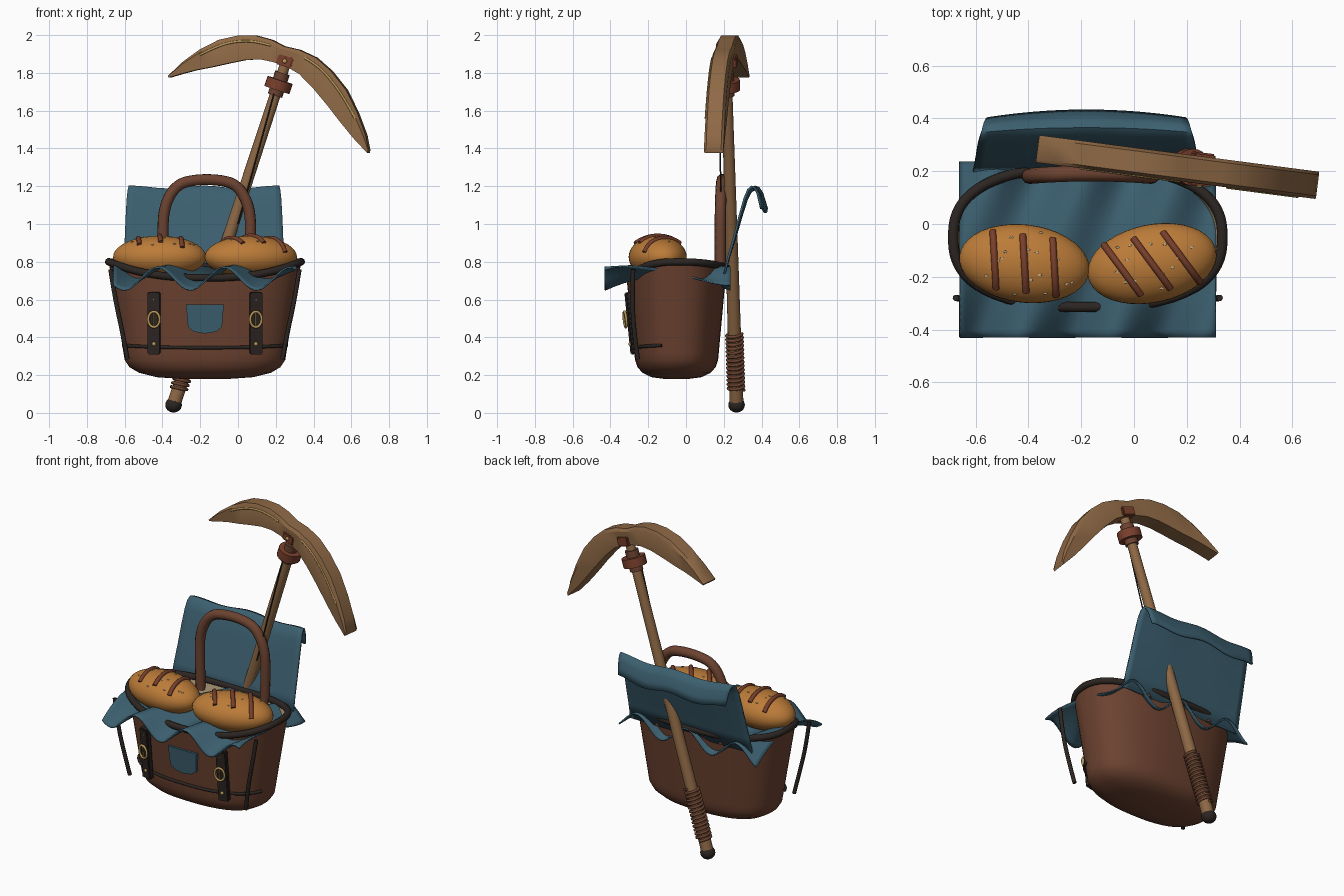
import bpy, bmesh, math, random
from mathutils import Vector, Matrix

if "Cube" in bpy.data.objects:
    bpy.data.objects.remove(bpy.data.objects["Cube"])

random.seed(4)

def mat(name, r, g, b):
    m = bpy.data.materials.new(name)
    m.diffuse_color = (r, g, b, 1)
    m.use_nodes = True
    m.node_tree.nodes["Principled BSDF"].inputs["Base Color"].default_value = m.diffuse_color
    return m

LEATHER = mat("leather", .15, .055, .03)
WOOD = mat("wood", .27, .14, .06)
DARK = mat("dark_trim", .025, .019, .016)
BLUE = mat("blue_cloth", .045, .115, .16)
CREAM = mat("cream_liner", .55, .42, .25)
CRUST = mat("crust", .5, .2, .04)
SCORE = mat("score", .19, .05, .025)
GOLD = mat("brass", .5, .32, .1)

def finish(name, bm, m, angle=40):
    bmesh.ops.recalc_face_normals(bm, faces=bm.faces)
    me = bpy.data.meshes.new(name)
    bm.to_mesh(me)
    bm.free()
    ob = bpy.data.objects.new(name, me)
    bpy.context.collection.objects.link(ob)
    me.materials.append(m)
    bpy.ops.object.select_all(action='DESELECT')
    ob.select_set(True)
    bpy.context.view_layer.objects.active = ob
    bpy.ops.object.shade_smooth_by_angle(angle=math.radians(angle))
    return ob

def grid(name, rows, m, wrap=False, cap=False, solid=0):
    bm = bmesh.new()
    vs = [[bm.verts.new(p) for p in r] for r in rows]
    n = len(rows[0])
    for a, b in zip(vs, vs[1:]):
        for i in range(n if wrap else n - 1):
            j = (i + 1) % n
            bm.faces.new((a[i], a[j], b[j], b[i]))
    if cap:
        bm.faces.new(vs[0])
    ob = finish(name, bm, m, 50)
    if solid:
        s = ob.modifiers.new("thickness", 'SOLIDIFY')
        s.thickness = solid
        s.offset = 0
    return ob

def tube(name, pts, r, m, cyclic=False, smooth=True):
    cu = bpy.data.curves.new(name, 'CURVE')
    cu.dimensions = '3D'
    cu.bevel_depth = r
    cu.bevel_resolution = 3
    cu.use_fill_caps = True
    sp = cu.splines.new('NURBS' if smooth else 'POLY')
    sp.points.add(len(pts) - 1)
    for q, p in zip(sp.points, pts):
        q.co = (*p, 1)
    sp.use_cyclic_u = cyclic
    if smooth:
        sp.order_u = 3
        sp.use_endpoint_u = not cyclic
        sp.resolution_u = 6
    ob = bpy.data.objects.new(name, cu)
    bpy.context.collection.objects.link(ob)
    cu.materials.append(m)
    bpy.ops.object.select_all(action='DESELECT')
    ob.select_set(True)
    bpy.context.view_layer.objects.active = ob
    bpy.ops.object.convert(target='MESH')
    return bpy.context.object

def rod(name, p, q, r1, r2, m, seg=20):
    p, q = Vector(p), Vector(q)
    d = q - p
    M = Matrix.Translation((p + q) / 2) @ d.to_track_quat('Z', 'Y').to_matrix().to_4x4()
    bm = bmesh.new()
    bmesh.ops.create_cone(bm, cap_ends=True, segments=seg, radius1=r1, radius2=r2, depth=d.length, matrix=M)
    return finish(name, bm, m)

def ball(name, M, m, seg=32):
    bm = bmesh.new()
    bmesh.ops.create_uvsphere(bm, u_segments=seg, v_segments=seg // 2, radius=1, matrix=M)
    return finish(name, bm, m)

def box(name, M, m):
    bm = bmesh.new()
    bmesh.ops.create_cube(bm, size=1, matrix=M)
    bmesh.ops.bevel(bm, geom=bm.edges[:], offset=.006, segments=2, affect='EDGES')
    return finish(name, bm, m)

# Basket: rounded-oval plan, flared walls, rim dipping at the front
CX, CY = -.175, -.05
def oval(th, a, b):
    c, s = math.cos(th), math.sin(th)
    f = lambda v: math.copysign(abs(v) ** .8, v)
    return CX + a * f(c), CY + b * f(s)
def wall(th, t, inset=0):
    x, y = oval(th, .425 + .085 * t - inset, .22 + .045 * t - inset)
    s = math.sin(th)
    top = .80 - (.085 if s < 0 else .03) * s * s
    return x, y, .28 + (top - .28) * t
ANG = [2 * math.pi * i / 64 for i in range(64)]
rows = [[(*oval(a, .425 * k, .22 * k), z) for a in ANG]
        for k, z in ((.3, .18), (.6, .189), (.82, .212), (.94, .242))]
rows += [[wall(a, t) for a in ANG] for t in (0, .08, .3, .6, 1)]
grid("basket_body", rows, LEATHER, True, True)
grid("basket_liner", [[wall(a, t, .015) for a in ANG] for t in (.5, .75, 1)], CREAM, True, True)
tube("basket_rim", [wall(a, 1) for a in ANG], .02, DARK, True)

# Lower band, side cords
tube("lower_band", [wall(math.radians(a), .15, -.006) for a in range(195, 346, 6)], .009, DARK)
for s, n in ((-1, "left"), (1, "right")):
    tube(n + "_side_cord", [(CX + s * .50, -.28, .76), (CX + s * .475, -.285, .6),
                            (CX + s * .435, -.275, .42), (CX + s * .41, -.255, .285)], .012, DARK)

# Front straps with buckles and rivets
for s, n in ((-1, "left"), (1, "right")):
    x = CX + s * .27
    tilt = Matrix.Rotation(.1, 4, 'X') @ Matrix.Rotation(s * .2, 4, 'Z')
    at = lambda z, y: Matrix.Translation((x, y, z)) @ tilt
    box(n + "_strap", at(.475, -.288) @ Matrix.Diagonal((.066, .034, .33, 1)), DARK)
    M = at(.495, -.322)
    tube(n + "_buckle", [M @ Vector((.031 * math.cos(a), 0, .042 * math.sin(a))) for a in ANG[::4]], .007, GOLD, True)
    rod(n + "_buckle_pin", M @ Vector((0, 0, -.04)), M @ Vector((0, 0, .04)), .004, .004, GOLD, 8)
    for z in (.365, .6):
        ball(n + "_strap_rivet", at(z, -.296 - (z - .36) * .06) @ Matrix.Diagonal((.011, .008, .011, 1)), GOLD, 12)

# Blue shield patch
bm = bmesh.new()
f = bm.faces.new([bm.verts.new((CX + x, -.3 - (z - .42) * .09, z)) for x, z in
                  ((-.1, .575), (-.09, .455), (-.06, .43), (0, .42), (.06, .43), (.09, .455), (.1, .575))])
g = bmesh.ops.extrude_face_region(bm, geom=[f])
bmesh.ops.translate(bm, verts=[v for v in g['geom'] if isinstance(v, bmesh.types.BMVert)], vec=(0, .05, 0))
finish("front_patch", bm, BLUE)

# Draped cloth with diagonal folds
def cloth(x, y):
    e = min(1, abs(y + .1) / .33) ** 2
    w = math.cos(2 * math.pi * (x - .4 * (y + .3) + .2) / .35)
    return x, y, .755 - .045 * e - (.028 + .032 * e) * w
grid("draped_cloth", [[cloth(-.66 + .97 * i / 48, -.43 + .665 * j / 24) for i in range(49)]
                      for j in range(25)], BLUE, solid=.008)

# Raised back flap curling over at its top
prof = ((.2, .72), (.225, .82), (.255, .92), (.288, 1.04), (.315, 1.13), (.335, 1.175),
        (.355, 1.19), (.372, 1.183), (.388, 1.155), (.4, 1.11), (.41, 1.07))
rows = []
for k, (y, z) in enumerate(prof):
    t = k / (len(prof) - 1)
    hw = .43 - .052 * t
    rows.append([(-.18 + hw * u, y + .03 * t * (1 - u * u) - .012 * t, z + .012 * t * math.cos(u * 6.5))
                 for u in [i / 12 - 1 for i in range(25)]])
grid("back_flap", rows, BLUE, solid=.012)

# Carry handle
tube("carry_handle", [(CX + .01 + x, .18 + .012 * (1 - (x / .25) ** 2), z) for x, z in
     ((-.225, .72), (-.235, .95), (-.225, 1.1), (-.16, 1.21), (-.06, 1.235), (.06, 1.235),
      (.16, 1.21), (.225, 1.1), (.235, .95), (.225, .72))], .03, LEATHER)

# Two loaves with scores and seeds
for n, x, rot, sl in (("left", -.415, -7, -.012), ("right", .068, 12, -.03)):
    M = Matrix.Translation((x, -.15, .825)) @ Matrix.Rotation(math.radians(rot), 4, 'Z')
    R = Vector((.248, .148, .112))
    ball(n + "_loaf", M @ Matrix.Diagonal((*R, 1)), CRUST, 40)
    def on(u, v):
        w = math.sqrt(max(0, 1 - u * u - v * v))
        return M @ Vector((u * R.x, v * R.y, w * R.z))
    for k in (-.46, 0, .46):
        tube(n + "_loaf_score", [on(k + v * sl / .11, v) for v in [i * .12 - .72 for i in range(13)]], .013, SCORE)
    bm = bmesh.new()
    for i in range(18):
        a, r = random.uniform(0, 6.28), random.uniform(.3, .9)
        bmesh.ops.create_icosphere(bm, subdivisions=1, radius=1, matrix=Matrix.Translation(
            on(r * math.cos(a), r * math.sin(a))) @ Matrix.Diagonal((.009, .005, .004, 1)))
    finish(n + "_loaf_seeds", bm, CREAM)

# Pick shaft, pommel, grip wrap, collar, cord
P, Q = Vector((-.345, .268, .03)), Vector((.255, .212, 1.86))
D = (Q - P).normalized()
frame = D.to_track_quat('Z', 'Y').to_matrix()
along = lambda z: P.lerp(Q, (z - P.z) / (Q.z - P.z))
rod("pick_shaft", P, Q, .037, .028, WOOD)
ball("pick_pommel", Matrix.Translation(along(.042)) @ Matrix.Diagonal((.044, .044, .04, 1)), DARK, 24)
tube("grip_wrap", [along(.12 + .3 * i / 168) + frame @ Vector((.042 * math.cos(i * math.pi / 6),
     .042 * math.sin(i * math.pi / 6), 0)) for i in range(169)], .008, LEATHER, smooth=False)
rod("pick_collar", along(1.71), along(1.762), .07, .07, SCORE, 24)
rod("pick_collar_neck", along(1.68), along(1.80), .04, .04, LEATHER, 20)
tube("tie_cord", [(-.0, .19, 1.0), (.08, .18, 1.28), (.19, .178, 1.69)], .004, DARK)

# Pick head: curved blade slab, turned slightly about z
H = Matrix.Translation((.17, .215, 0)) @ Matrix.Rotation(-.13, 4, 'Z')
up = ((-.37, 1.785), (-.29, 1.86), (-.2, 1.925), (-.1, 1.975), (0, 1.997), (.1, 1.997), (.18, 1.975),
      (.25, 1.94), (.33, 1.922), (.42, 1.88), (.5, 1.81), (.58, 1.71), (.64, 1.59), (.685, 1.47), (.7, 1.395))
lo = ((-.365, 1.775), (-.29, 1.797), (-.22, 1.815), (-.14, 1.83), (-.05, 1.85), (.04, 1.868), (.12, 1.872),
      (.19, 1.858), (.26, 1.835), (.33, 1.795), (.4, 1.725), (.48, 1.63), (.55, 1.54), (.62, 1.455), (.695, 1.375))
bm = bmesh.new()
rings = []
for (ax, az), (bx, bz) in zip(up, lo):
    ring = [(ax, -.04, az), (ax + (bx - ax) * .18, -.052, az + (bz - az) * .18), (bx, -.05, bz),
            (bx, .05, bz), (ax + (bx - ax) * .18, .052, az + (bz - az) * .18), (ax, .04, az)]
    rings.append([bm.verts.new(H @ Vector((x - .17, y, z))) for x, y, z in ring])
for a, b in zip(rings, rings[1:]):
    for i in range(6):
        j = (i + 1) % 6
        bm.faces.new((a[i], a[j], b[j], b[i]))
bm.faces.new(rings[0])
bm.faces.new(rings[-1])
finish("pick_head", bm, WOOD, 30)

# Bright edge streaks and socket block on the head
for n, pts in (("left", ((-.2, 1.895), (-.1, 1.945), (0, 1.968), (.1, 1.968), (.18, 1.945))),
               ("right", ((.36, 1.88), (.43, 1.84), (.5, 1.765), (.57, 1.67), (.63, 1.56)))):
    tube(n + "_edge_streak", [H @ Vector((x - .17, -.051, z)) for x, z in pts], .006, GOLD)
S = Matrix.Translation((.255, .208, 1.862)) @ Matrix.Rotation(-.13, 4, 'Z') @ Matrix.Rotation(.3, 4, 'Y')
box("head_socket", S @ Matrix.Diagonal((.085, .125, .055, 1)), SCORE)
ball("socket_rivet", S @ Matrix.Translation((0, -.063, 0)) @ Matrix.Diagonal((.012, .008, .012, 1)), GOLD, 12)
